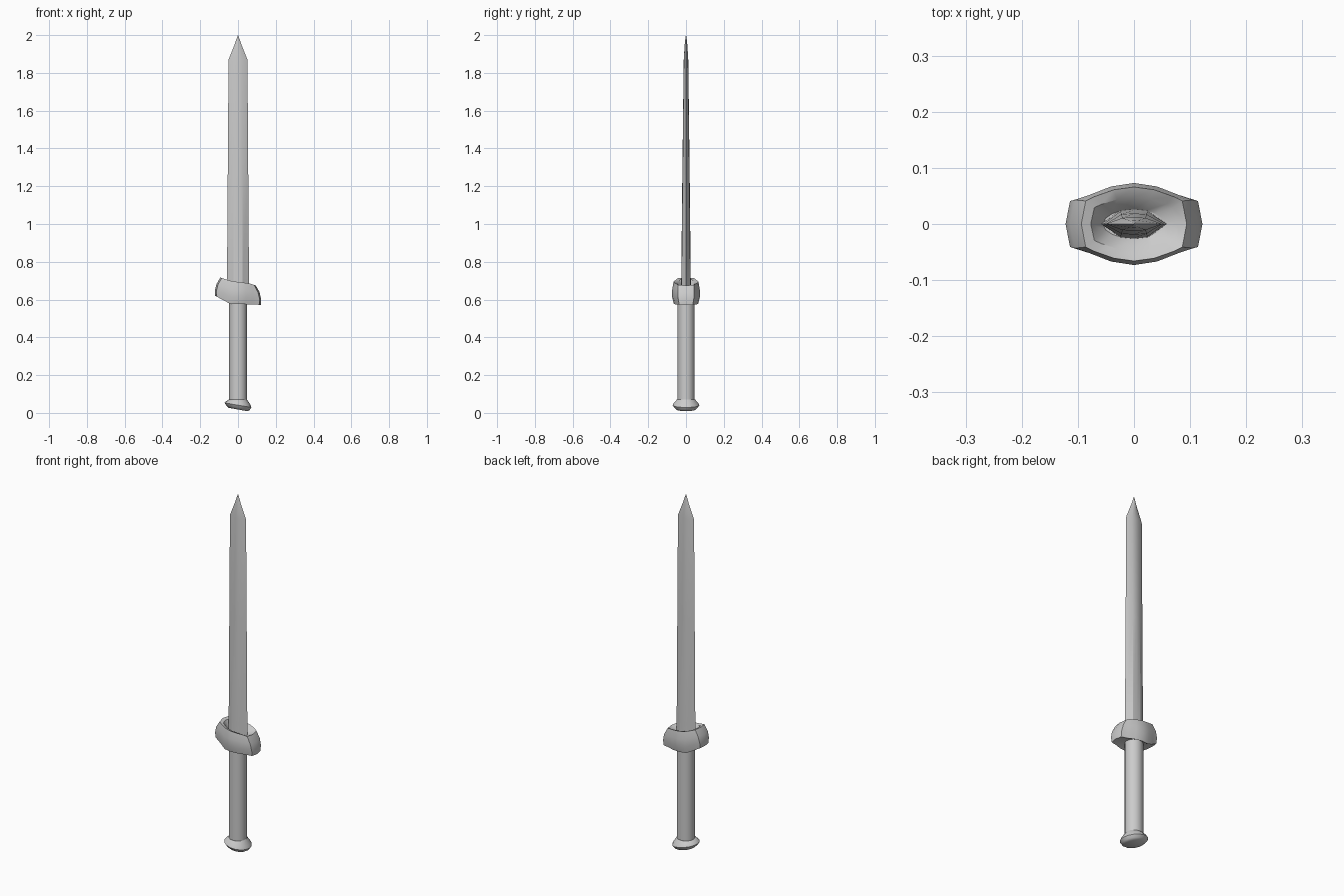
import bpy, bmesh, math

if "Cube" in bpy.data.objects:
    bpy.data.objects.remove(bpy.data.objects["Cube"])


def loft(name, rings, angle=35):
    """Skin a stack of equal-length closed rings and cap both ends."""
    bm = bmesh.new()
    loops = [[bm.verts.new(p) for p in ring] for ring in rings]
    n = len(loops[0])
    for a, b in zip(loops, loops[1:]):
        for i in range(n):
            j = (i + 1) % n
            bm.faces.new((a[i], a[j], b[j], b[i]))
    bm.faces.new(loops[0][::-1])
    bm.faces.new(loops[-1])
    bmesh.ops.recalc_face_normals(bm, faces=bm.faces[:])
    me = bpy.data.meshes.new(name)
    bm.to_mesh(me)
    bm.free()
    ob = bpy.data.objects.new(name, me)
    bpy.context.collection.objects.link(ob)
    bpy.ops.object.select_all(action='DESELECT')
    bpy.context.view_layer.objects.active = ob
    ob.select_set(True)
    bpy.ops.object.shade_smooth_by_angle(angle=math.radians(angle))
    return ob


def mirror4(quarter):
    """Complete a quarter outline (from +x axis to +y axis) to a full loop."""
    half = quarter + [(-x, y) for x, y in quarter[-2::-1]]
    return half + [(x, -y) for x, y in half[-2:0:-1]]


def circle(rx, ry, n=16):
    return [(rx * math.cos(2 * math.pi * i / n), ry * math.sin(2 * math.pi * i / n))
            for i in range(n)]


def lerp(table, x):
    if x <= table[0][0]:
        return table[0][1]
    for (x0, z0), (x1, z1) in zip(table, table[1:]):
        if x <= x1:
            return z0 + (z1 - z0) * (x - x0) / (x1 - x0)
    return table[-1][1]


# Blade: flattened diamond section, tapering to a fine point
blade = [(0.62, 0.059, 0.027), (0.72, 0.058, 0.025), (1.30, 0.054, 0.019),
         (1.87, 0.050, 0.012), (1.95, 0.018, 0.007), (1.985, 0.006, 0.003),
         (2.0, 0.0006, 0.0005)]
loft("blade", [[(x, y, z) for x, y in mirror4([(w, 0), (0.42 * w, 0.9 * t), (0, t)])]
               for z, w, t in blade], 25)

# Grip
loft("grip", [[(x, y, z) for x, y in circle(0.047, 0.045)] for z in (0.05, 0.62)])

# Pommel: flared cap with a slanted underside
pommel = [(0.018, 0.050, 0.18), (0.027, 0.062, 0.19), (0.041, 0.071, 0.17),
          (0.052, 0.065, 0.12), (0.072, 0.047, 0.0)]
loft("pommel", [[(x, y, z - k * x) for x, y in circle(r, r)]
                for z, r, k in pommel], 40)

# Guard: swept collar, left end raised and right end lowered
outer = mirror4([(0.122, 0), (0.114, 0.041), (0.08, 0.05), (0.042, 0.066), (0, 0.073)])
upper = mirror4([(0.094, 0), (0.086, 0.041), (0.07, 0.049), (0.036, 0.061), (0, 0.066)])
low_z = [(-0.122, 0.62), (-0.045, 0.578), (0.02, 0.576), (0.12, 0.572)]
top_z = [(-0.095, 0.717), (-0.045, 0.70), (0.02, 0.69), (0.06, 0.687), (0.09, 0.675)]


def level(outline, f, sx=1.0, sy=1.0, dz=0.0):
    return [(x * sx, y * sy, lerp(low_z, x) * (1 - f) + lerp(top_z, x) * f + dz)
            for x, y in outline]


middle = [((a + b) / 2 + 0.05 * a, (c + d) / 2 + 0.05 * c)
          for (a, c), (b, d) in zip(outer, upper)]
collar = [(x, y, 0.59) for x, y in circle(0.047, 0.045)]
throat = [(x, y, 0.66) for x, y in circle(0.055, 0.026)]
loft("guard", [collar, level(outer, 0, 0.99, 0.88), level(outer, 0.3), level(middle, 0.65),
               level(upper, 1), level(upper, 1, 0.82, 0.72, -0.007), throat], 40)
